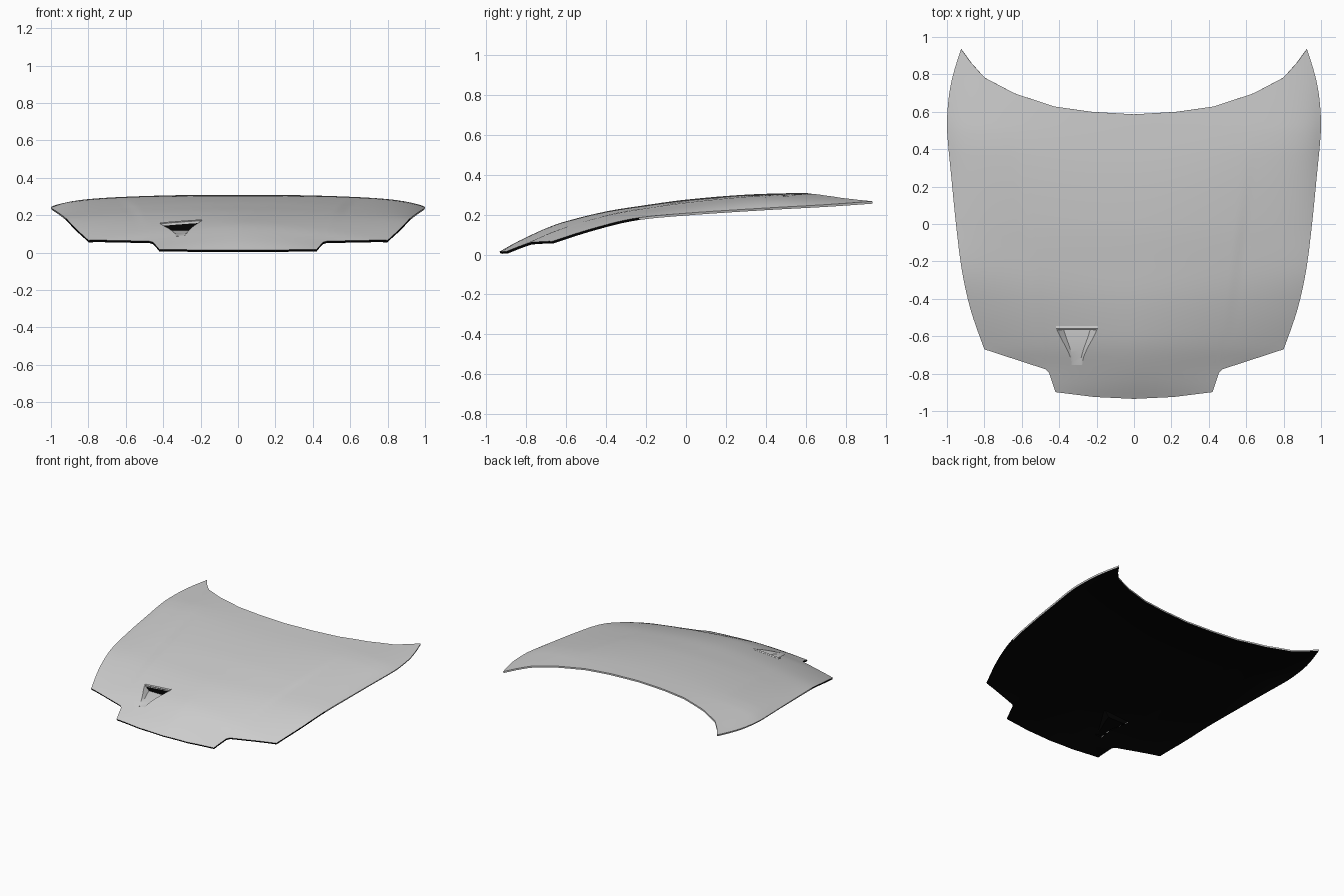
import bpy
import math
from mathutils import Vector

cube = bpy.data.objects.get("Cube")
if cube:
    bpy.data.objects.remove(cube)


def material(name, value):
    m = bpy.data.materials.new(name)
    m.use_nodes = True
    col = (value, value, value, 1)
    m.diffuse_color = col
    m.node_tree.nodes["Principled BSDF"].inputs["Base Color"].default_value = col
    return m


GREY = material("grey paint", 0.62)
BLACK = material("black underside", 0.001)


def curve(points, smooth=True):
    """Function through 2D points, either rounded or straight between them."""
    n = len(points)

    def slope(i):
        a, b = points[max(i - 1, 0)], points[min(i + 1, n - 1)]
        return (b[1] - a[1]) / (b[0] - a[0])

    def f(x):
        i = 0
        while i < n - 2 and x > points[i + 1][0]:
            i += 1
        (x0, y0), (x1, y1) = points[i], points[i + 1]
        d = x1 - x0
        t = min(max((x - x0) / d, 0), 1)
        if not smooth:
            return y0 + (y1 - y0) * t
        h = t * t * (3 - 2 * t)
        return (y0 + (y1 - y0) * h + slope(i) * d * t * (1 - t) ** 2
                - slope(i + 1) * d * t * t * (1 - t))
    return f


# Lengthwise profiles: centre height, side edge height, half width
centre = curve([(-.937, .013), (-.85, .062), (-.7, .132), (-.6, .167), (-.4, .216),
                (-.2, .248), (0, .275), (.3, .3), (.6, .309), (.95, .312)])
edge = curve([(-.937, -.02), (-.9, -.008), (-.77, .026), (-.67, .066), (-.46, .133),
              (-.26, .181), (0, .207), (.4, .233), (.7, .25), (.94, .267)])
width = curve([(-.937, .7), (-.67, .8), (-.46, .873), (-.25, .92), (0, .952),
               (.25, .977), (.5, 1.0), (.6, .998), (.72, .985), (.82, .962), (.937, .925)])
# Front edge with its stepped nose, and curved rear edge
front_x = curve([(0, 0), (.4, .42), (.46, .455), (.5, .475), (1, .8)], False)
front_y = curve([(0, -.935), (.2, -.925), (.4, -.899), (.46, -.794), (.5, -.776), (1, -.67)], False)
rear_x = curve([(0, 0), (1, .925)], False)
rear_y = curve([(0, .586), (.25, .6), (.46, .628), (.69, .698), (.865, .783),
                (.94, .86), (1, .935)], False)


def surface(x, y):
    r = min(abs(x) / width(y), 1)
    # The flanks roll over more tightly towards the rear
    k = min(max((y + .75) / 1.15, 0), 1) ** 1.5
    k = min(k, 1 - (y - .5) * 1.6)
    drop = (1 - .5 * k) * r ** (1.5 + 1.2 * k) + .5 * k * r ** 12
    z = centre(y) - (centre(y) - edge(y)) * drop
    # Faint crease along each side
    t = min(max((abs(x) - (.555 + .12 * y)) / .05, 0), 1)
    fade = max(0, 1 - abs(y + .1) / .55)
    return z - .006 * t * (1 - r) * 2 * fade


def make(name, verts, faces, thickness, black_faces=()):
    mesh = bpy.data.meshes.new(name)
    mesh.from_pydata(verts, [], faces)
    ob = bpy.data.objects.new(name, mesh)
    bpy.context.collection.objects.link(ob)
    mesh.materials.append(GREY)
    mesh.materials.append(BLACK)
    for i in black_faces:
        mesh.polygons[i].material_index = 1
    if thickness:
        s = ob.modifiers.new("thickness", "SOLIDIFY")
        s.thickness = thickness
        s.offset = -1
        s.material_offset = 1
    return ob


def grid_faces(cols, rows):
    return [(j * cols + i, j * cols + i + 1, (j + 1) * cols + i + 1, (j + 1) * cols + i)
            for j in range(rows - 1) for i in range(cols - 1)]


def finish(ob):
    bpy.ops.object.select_all(action="DESELECT")
    ob.select_set(True)
    bpy.context.view_layer.objects.active = ob
    bpy.ops.object.convert(target="MESH")
    bpy.ops.object.shade_smooth_by_angle(angle=math.radians(35))


# Bonnet panel
COLS, ROWS = 101, 49
verts = []
for j in range(ROWS):
    t = j / (ROWS - 1)
    for i in range(COLS):
        s = 2 * i / (COLS - 1) - 1
        a = abs(s)
        fy, ry = front_y(a), rear_y(a)
        y = fy + (ry - fy) * t
        r = (1 - t) * front_x(a) / width(fy) + t * rear_x(a) / width(ry)
        x = math.copysign(r * width(y), s)
        verts.append(Vector((x, y, surface(x, y))))
panel = make("bonnet_panel", verts, grid_faces(COLS, ROWS), .012)

# Air duct outline: flares from a narrow front to a wide mouth
CX, Y0, Y1, STEPS = -.305, -.755, -.558, 10
half = curve([(0, .028), (.2, .034), (.45, .055), (.78, .09), (1, .11)])
ts = [k / (STEPS - 1) for k in range(STEPS)]
ys = [Y0 + (Y1 - Y0) * t for t in ts]

# Cutter for the duct opening
ring = [(CX + half(t), y) for t, y in zip(ts, ys)]
ring += [(CX - half(t), y) for t, y in reversed(list(zip(ts, ys)))]
n = len(ring)
cut_verts = [(x, y, z) for z in (-.1, .5) for x, y in ring]
cut_faces = [tuple(reversed(range(n))), tuple(range(n, 2 * n))]
cut_faces += [(k, (k + 1) % n, (k + 1) % n + n, k + n) for k in range(n)]
cutter = make("duct_cutter", cut_verts, cut_faces, 0)
cutter.hide_render = True
b = panel.modifiers.new("duct opening", "BOOLEAN")
b.operation = "DIFFERENCE"
b.solver = "EXACT"
b.object = cutter
finish(panel)
bpy.data.objects.remove(cutter)

# The downturned rim is black around the nose and lower sides
for p in panel.data.polygons:
    if p.normal.z < 0 and p.center.y < -.25:
        p.material_index = 1

# Sunken duct with sloping floor, flared walls and a dark mouth
verts = []
for t, y in zip(ts, ys):
    h = half(t)
    floor = surface(CX, y) - .046 * t
    for k, low in ((-1, 0), (-.66, 1), (.66, 1), (1, 0)):
        x = CX + k * h
        verts.append((x, y, floor if low else surface(x, y)))
faces = grid_faces(4, STEPS)
m = len(verts)
faces.append((m - 4, m - 3, m - 2, m - 1))
finish(make("air_duct", verts, faces, .005, [len(faces) - 1]))

# Thin raised lip over the duct mouth
verts = []
for y, lift in ((-.568, .004), (-.56, .007), (-.545, .001)):
    for k in range(9):
        x = CX + .112 * (k / 4 - 1)
        verts.append((x, y, surface(x, y) + lift))
finish(make("duct_lip", verts, grid_faces(9, 3), .005))
